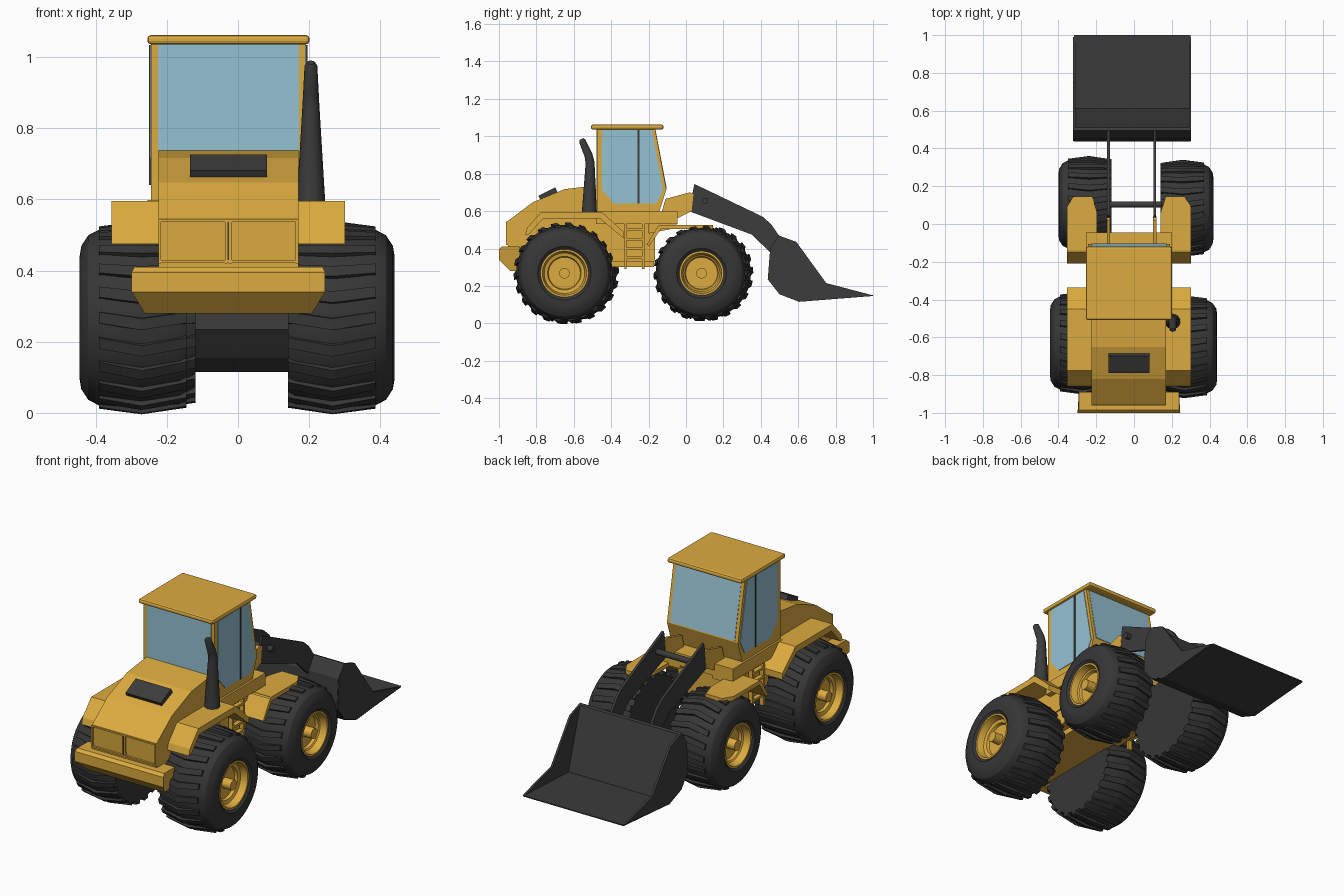
import bpy, bmesh, math
from mathutils import Vector

if "Cube" in bpy.data.objects:
    bpy.data.objects.remove(bpy.data.objects["Cube"])

C = -0.027  # centre line of the body


def material(name, rgb):
    m = bpy.data.materials.new(name)
    m.diffuse_color = (*rgb, 1)
    m.use_nodes = True
    m.node_tree.nodes["Principled BSDF"].inputs["Base Color"].default_value = m.diffuse_color
    return m


YELLOW = material("yellow paint", (0.72, 0.41, 0.05))
DARK = material("dark grey metal", (0.045, 0.045, 0.045))
RUBBER = material("black rubber", (0.038, 0.038, 0.038))
GLASS = material("blue glass", (0.30, 0.54, 0.65))


def mesh_object(name, verts, faces, mat, smooth=False):
    me = bpy.data.meshes.new(name)
    me.from_pydata([tuple(v) for v in verts], [], faces)
    bm = bmesh.new()
    bm.from_mesh(me)
    bmesh.ops.remove_doubles(bm, verts=bm.verts, dist=1e-6)
    bmesh.ops.recalc_face_normals(bm, faces=bm.faces)
    bm.to_mesh(me)
    bm.free()
    me.materials.append(mat)
    ob = bpy.data.objects.new(name, me)
    bpy.context.collection.objects.link(ob)
    if smooth:
        bpy.ops.object.select_all(action='DESELECT')
        ob.select_set(True)
        bpy.context.view_layer.objects.active = ob
        bpy.ops.object.shade_smooth_by_angle(angle=math.radians(28))
    return ob


def loft(name, rings, mat, smooth=False):
    """Skin a list of equal-length closed rings and cap both ends."""
    n = len(rings[0])
    verts = [v for r in rings for v in r]
    faces = [(k * n + i, k * n + (i + 1) % n, (k + 1) * n + (i + 1) % n, (k + 1) * n + i)
             for k in range(len(rings) - 1) for i in range(n)]
    faces += [tuple(range(n)), tuple(range((len(rings) - 1) * n, len(rings) * n))]
    return mesh_object(name, verts, faces, mat, smooth)


def prism(name, yz, x0, x1, mat):
    return loft(name, [[(x, y, z) for y, z in yz] for x in (x0, x1)], mat)


def box(name, x0, x1, y0, y1, z0, z1, mat):
    return prism(name, [(y0, z0), (y1, z0), (y1, z1), (y0, z1)], x0, x1, mat)


def bevel(ob, width, segments=2):
    m = ob.modifiers.new("bevel", 'BEVEL')
    m.width, m.segments, m.limit_method = width, segments, 'ANGLE'


def lathe(name, profile, centre, side, mat, n=48):
    """Turn (offset, radius) points round the x axis; side flips it."""
    rings = [[(centre[0] + side * o, centre[1] + r * math.cos(2 * math.pi * i / n),
               centre[2] + r * math.sin(2 * math.pi * i / n)) for i in range(n)]
             for o, r in profile]
    return loft(name, rings, mat, True)


def wheel(name, inner_x, side, y, R, w, rim):
    c = (inner_x, y, 0.268)
    lathe(name + "_tire", [(0, 0.5 * R), (0, 0.87 * R), (0.02, 0.91 * R), (w * 0.42, 0.95 * R),
                           (w * 0.80, 0.92 * R), (w * 0.92, 0.85 * R), (w * 0.985, 0.74 * R),
                           (w, 0.64 * R), (w, rim + 0.015), (w - 0.012, rim), (w - 0.07, rim - 0.01)],
          c, side, RUBBER)
    lathe(name + "_rim", [(w - 0.08, rim), (w - 0.008, rim), (w - 0.008, rim - 0.010),
                          (w - 0.045, rim - 0.02), (w - 0.05, 0.09), (w - 0.065, 0.085),
                          (w - 0.065, 0.028), (w - 0.012, 0.028), (w - 0.012, 0.012)],
          c, side, YELLOW)
    # tread bars, bent at the middle of the tire
    verts, faces, bars = [], [], 22
    for k in range(bars):
        a0, b = 2 * math.pi * k / bars, len(verts)
        for o, top, bend in ((0.0, 0.935, 0), (w * 0.42, 1.0, 0.07), (w * 0.82, 0.945, 0)):
            for r, da in ((0.86, -0.075), (top, -0.06), (top, 0.06), (0.86, 0.075)):
                a = a0 + bend + da
                verts.append((c[0] + side * o, y + r * R * math.cos(a), c[2] + r * R * math.sin(a)))
        for j in (b, b + 4):
            faces += [(j + i, j + (i + 1) % 4, j + 4 + (i + 1) % 4, j + 4 + i) for i in range(4)]
        faces += [(b, b + 1, b + 2, b + 3), (b + 8, b + 9, b + 10, b + 11)]
    mesh_object(name + "_treads", verts, faces, RUBBER)


# wheels
wheel("rear_right_wheel", 0.14, 1, -0.65, 0.272, 0.30, 0.128)
wheel("rear_left_wheel", -0.145, -1, -0.63, 0.272, 0.30, 0.128)
wheel("front_right_wheel", 0.14, 1, 0.083, 0.257, 0.28, 0.118)
wheel("front_left_wheel", -0.12, -1, 0.103, 0.257, 0.28, 0.118)

# engine hood and chassis
prism("engine_hood", [(-0.95, 0.40), (-0.955, 0.545), (-0.82, 0.647), (-0.65, 0.717),
                      (-0.48, 0.738), (-0.40, 0.738), (-0.40, 0.42)], C - 0.197, C + 0.197, YELLOW)
box("chassis", C - 0.125, C + 0.135, -0.92, -0.17, 0.30, 0.5, YELLOW)
box("middle_body", C - 0.19, C + 0.19, -0.47, -0.165, 0.33, 0.54, YELLOW)
box("platform", C - 0.228, C + 0.228, -0.48, -0.045, 0.53, 0.598, YELLOW)

# rear grille frames
for x in (-0.193, -0.006, 0.006, 0.193):
    box("grille_post", C + x - 0.004, C + x + 0.004, -0.962, -0.94, 0.42, 0.545, YELLOW)
for z in (0.426, 0.541):
    box("grille_rail", C - 0.197, C + 0.197, -0.962, -0.94, z - 0.004, z + 0.004, YELLOW)
box("grille_gap", C - 0.003, C + 0.003, -0.958, -0.94, 0.43, 0.537, DARK)

# hood vent
prism("hood_vent", [(-0.775, 0.655), (-0.79, 0.682), (-0.70, 0.727), (-0.685, 0.70)],
      C - 0.108, C + 0.108, DARK)

# rear bumper, tapering below
bumper = [(-0.985, 0.41, 0.265), (-1.0, 0.395, 0.272), (-1.0, 0.34, 0.272),
          (-0.94, 0.28, 0.235), (-0.89, 0.28, 0.235), (-0.89, 0.41, 0.265)]
loft("rear_bumper", [[(C + s * h, y, z) for y, z, h in bumper] for s in (-1, 1)], YELLOW)

# fenders, ladders, lift arms on both sides
for side, tag in ((1, "right"), (-1, "left")):
    def X(v):
        return C + side * v
    prism(tag + "_rear_fender", [(-0.86, 0.475), (-0.85, 0.51), (-0.775, 0.595), (-0.45, 0.595),
                                 (-0.335, 0.49), (-0.335, 0.455), (-0.46, 0.56), (-0.765, 0.56),
                                 (-0.84, 0.475)], X(0.18), X(0.328), YELLOW)
    plan = [(0.195, 0.145), (0.295, 0.145), (0.328, 0.09), (0.328, -0.14), (0.168, -0.14), (0.168, 0.06)]
    loft(tag + "_front_fender", [[(X(x), y, z) for x, y in plan] for z in (0.503, 0.526)], YELLOW)
    prism(tag + "_front_fender_flap", [(-0.135, 0.526), (-0.15, 0.52), (-0.21, 0.42), (-0.195, 0.415),
                                       (-0.135, 0.503)], X(0.168), X(0.328), YELLOW)
    prism(tag + "_fender_bracket", [(-0.20, 0.53), (-0.20, 0.48), (-0.05, 0.51), (-0.05, 0.53)],
          X(0.1), X(0.2), YELLOW)
    for y in (-0.33, -0.235):
        box(tag + "_ladder_rail", X(0.2), X(0.225), y, y + 0.012, 0.29, 0.54, YELLOW)
    for z in (0.35, 0.40, 0.45, 0.50):
        box(tag + "_ladder_rung", X(0.2), X(0.225), -0.33, -0.225, z - 0.006, z + 0.006, YELLOW)
    ax = -0.0125 + side * 0.1225
    prism(tag + "_lift_arm", [(0.045, 0.745), (0.41, 0.57), (0.455, 0.53), (0.50, 0.465), (0.45, 0.38),
                              (0.35, 0.475), (0.015, 0.6)], ax - 0.007, ax + 0.007, DARK)
    prism(tag + "_arm_bracket", [(-0.14, 0.56), (-0.11, 0.665), (0.02, 0.70), (0.04, 0.69),
                                 (0.03, 0.60), (-0.05, 0.56)], ax - 0.009, ax + 0.009, YELLOW)

# cross tube between the lift arms
lathe("arm_cross_tube", [(0, 0.016), (0.285, 0.016)], (-0.14, 0.103, 0.655), 1, DARK, 16)

# cab
cab = [(-0.475, 0.59), (-0.475, 1.04), (-0.165, 1.04), (-0.105, 0.715), (-0.145, 0.59)]
prism("cab_frame", cab, C - 0.217, C + 0.217, YELLOW)
bevel(box("cab_roof", C - 0.228, C + 0.228, -0.508, -0.12, 1.036, 1.062, YELLOW), 0.01)
side_glass = [(-0.45, 1.034), (-0.182, 1.034), (-0.122, 0.712), (-0.16, 0.64), (-0.385, 0.64), (-0.45, 0.715)]
for s in (-1, 1):
    prism("side_window", side_glass, C + s * 0.212, C + s * 0.220, GLASS)
    box("door_pillar", C + s * 0.214, C + s * 0.223, -0.259, -0.249, 0.64, 1.034, DARK)
box("rear_window", C - 0.198, C + 0.198, -0.479, -0.471, 0.738, 1.036, GLASS)
prism("windshield", [(-0.171, 1.036), (-0.163, 1.036), (-0.103, 0.722), (-0.111, 0.722)],
      C - 0.198, C + 0.198, GLASS)

# exhaust stack, bent back at the top
rings = []
for y, z, r, tilt in ((-0.517, 0.58, 0.041, 0), (-0.513, 0.86, 0.024, 0.15),
                      (-0.522, 0.90, 0.022, 0.4), (-0.555, 0.975, 0.018, 0.5), (-0.56, 0.985, 0.011, 0.5)):
    ring = []
    for i in range(16):
        a = 2 * math.pi * i / 16
        ring.append((0.205 + r * math.cos(a), y + r * math.sin(a) * math.cos(tilt),
                     z + r * math.sin(a) * math.sin(tilt)))
    rings.append(ring)
loft("exhaust_stack", rings, DARK, True)

# bucket: shell with a folded inside, closed by two side plates
prism("bucket_shell", [(0.495, 0.47), (0.45, 0.40), (0.437, 0.235), (0.50, 0.155), (0.605, 0.115),
                       (1.0, 0.146), (1.0, 0.152), (0.612, 0.135), (0.51, 0.465)], -0.318, 0.298, DARK)
for x in (-0.322, 0.290):
    prism("bucket_side", [(0.495, 0.47), (0.59, 0.435), (0.75, 0.215), (0.99, 0.152), (0.605, 0.117),
                          (0.50, 0.157), (0.44, 0.237), (0.452, 0.40)], x, x + 0.012, DARK)
